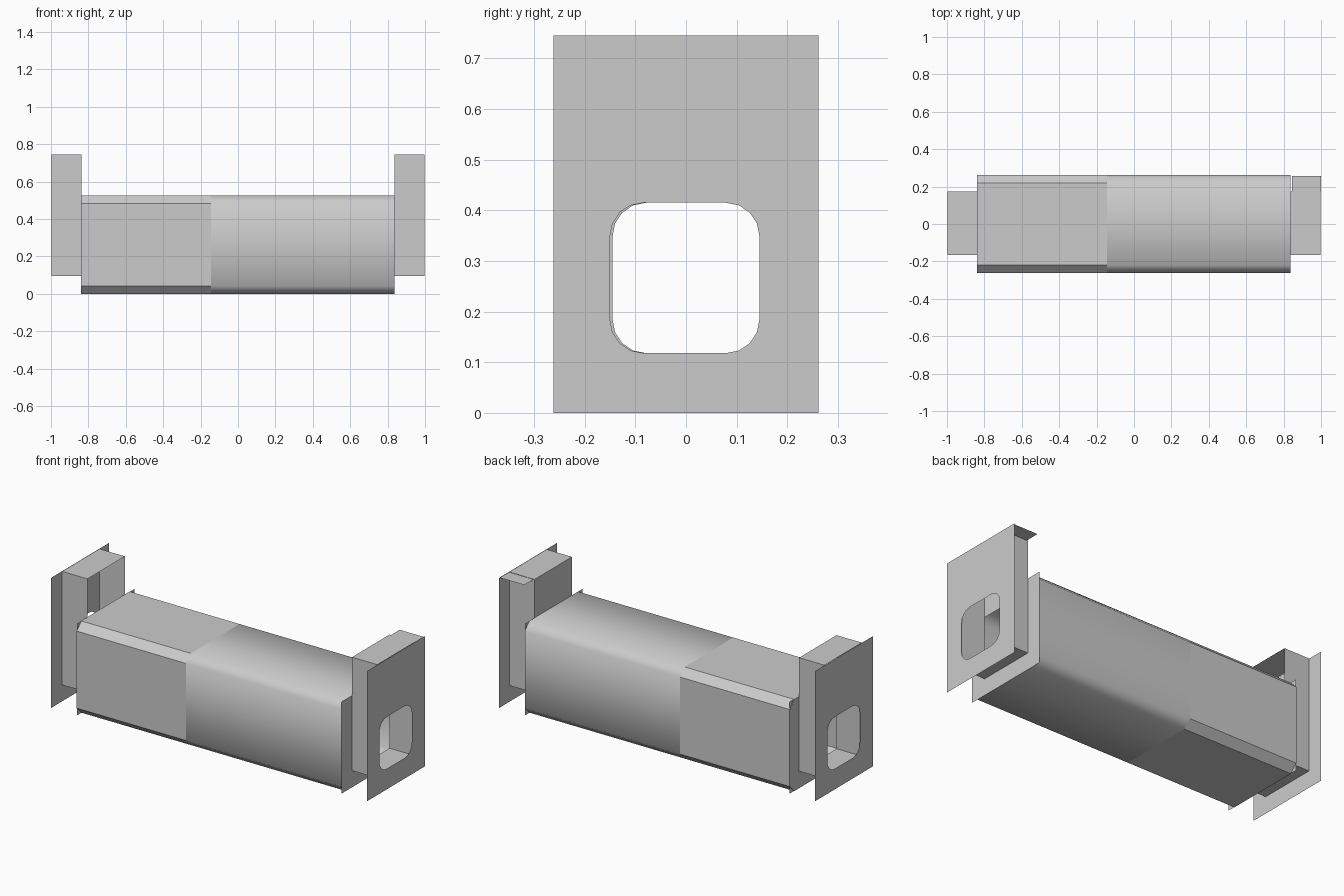
import bpy, bmesh, math

if "Cube" in bpy.data.objects:
    bpy.data.objects.remove(bpy.data.objects["Cube"])


def rect(y0, y1, z0, z1):
    return [(y0, z0), (y1, z0), (y1, z1), (y0, z1)]


def bevelled(y0, y1, z0, z1, r, seg):
    """Rectangle outline with chamfered (seg=1) or rounded corners."""
    pts = []
    corners = [(y1 - r, z1 - r), (y0 + r, z1 - r), (y0 + r, z0 + r), (y1 - r, z0 + r)]
    for i, (cy, cz) in enumerate(corners):
        for k in range(seg + 1):
            a = math.pi / 2 * (i + k / seg)
            pts.append((cy + r * math.cos(a), cz + r * math.sin(a)))
    return pts


def finish(bm, name, smooth=False):
    bmesh.ops.recalc_face_normals(bm, faces=bm.faces)
    for f in bm.faces:
        f.smooth = smooth
    mesh = bpy.data.meshes.new(name)
    bm.to_mesh(mesh)
    bm.free()
    ob = bpy.data.objects.new(name, mesh)
    bpy.context.collection.objects.link(ob)
    return ob


def tube(name, outline, x0, x1, smooth=False):
    """Open-ended sleeve along x."""
    bm = bmesh.new()
    a = [bm.verts.new((x0, y, z)) for y, z in outline]
    b = [bm.verts.new((x1, y, z)) for y, z in outline]
    n = len(a)
    for i in range(n):
        j = (i + 1) % n
        bm.faces.new((a[i], a[j], b[j], b[i]))
    return finish(bm, name, smooth)


def sheet(name, x, *outlines):
    """Thin panel across x; later outlines are holes."""
    bm = bmesh.new()
    for pts in outlines:
        vs = [bm.verts.new((x, y, z)) for y, z in pts]
        for i in range(len(vs)):
            bm.edges.new((vs[i - 1], vs[i]))
    bmesh.ops.triangle_fill(bm, edges=bm.edges[:], use_beauty=True,
                            normal=(1, 0, 0))
    bmesh.ops.dissolve_limit(bm, angle_limit=0.01, verts=[], edges=bm.edges[:])
    return finish(bm, name)


W, BODY_TOP, TOP = 0.262, 0.525, 0.745
NECK = (-0.165, 0.173, 0.095, TOP)

# Main body: faceted half and smooth-shaded half
shell = bevelled(-W, W, 0, BODY_TOP, 0.042, 1)
tube("faceted_body", shell, -0.84, -0.145)
tube("smooth_body", shell, -0.145, 0.838, smooth=True)

for side, s in (("left", -1), ("right", 1)):
    # Square panel closing the body around the neck
    sheet(side + "_body_panel", s * 0.838, rect(-W, W, 0, BODY_TOP),
          rect(NECK[0], NECK[1], NECK[2], 0.45))
    # Neck sleeve
    tube(side + "_neck", rect(*NECK), s * 0.838, s * 0.998)
    # Outer plate with rounded doorway
    y0, y1 = (-0.15, 0.145) if s > 0 else (-0.145, 0.15)
    sheet(side + "_end_plate", s * 1.0, rect(-W, W, 0, TOP),
          bevelled(y0, y1, 0.118, 0.415, 0.066, 4))

# Right neck is closed above the body and has a small top shelf
sheet("right_neck_back", 0.838, rect(NECK[0], NECK[1], BODY_TOP, TOP))
bm = bmesh.new()
bm.faces.new([bm.verts.new((x, y, TOP - 0.002)) for x, y in
              ((0.845, 0.173), (1, 0.173), (1, 0.256), (0.845, 0.256))])
finish(bm, "right_top_shelf")
